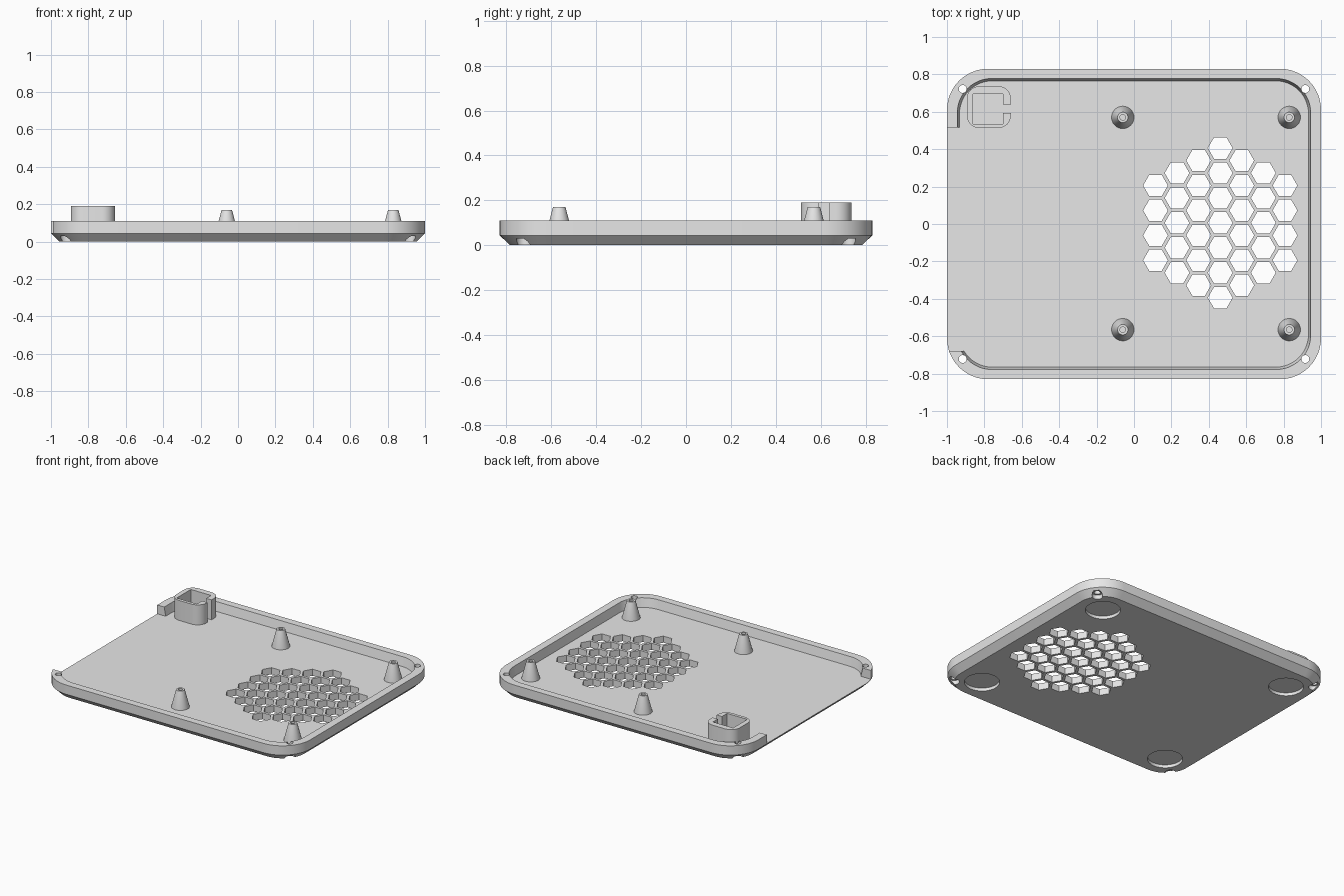
import bpy, bmesh, math

if "Cube" in bpy.data.objects:
    bpy.data.objects.remove(bpy.data.objects["Cube"])

FLOOR, RIM = 0.047, 0.11

grey = bpy.data.materials.new("plain grey")
grey.diffuse_color = (0.8, 0.8, 0.8, 1)
grey.use_nodes = True
grey.node_tree.nodes["Principled BSDF"].inputs["Base Color"].default_value = grey.diffuse_color


def rounded_rect(hx, hy, r, n=12):
    """Counter-clockwise outline starting on the right side."""
    pts = []
    for q, (sx, sy) in enumerate([(1, 1), (-1, 1), (-1, -1), (1, -1)]):
        for i in range(n + 1):
            a = (q + i / n) * math.pi / 2
            pts.append((sx * (hx - r) + r * math.cos(a), sy * (hy - r) + r * math.sin(a)))
    return pts


def circle(r, cx=0, cy=0, n=32):
    return [(cx + r * math.cos(2 * math.pi * i / n), cy + r * math.sin(2 * math.pi * i / n))
            for i in range(n)]


def loft(bm, sections):
    """Closed solid through a stack of (outline, z) sections."""
    rings = [[bm.verts.new((x, y, z)) for x, y in pts] for pts, z in sections]
    n = len(rings[0])
    for lo, hi in zip(rings, rings[1:]):
        for i in range(n):
            j = (i + 1) % n
            bm.faces.new((lo[i], lo[j], hi[j], hi[i]))
    bm.faces.new(rings[0][::-1])
    bm.faces.new(rings[-1])


def make(name, solids, location=(0, 0, 0)):
    bm = bmesh.new()
    for sections in solids:
        loft(bm, sections)
    bmesh.ops.recalc_face_normals(bm, faces=bm.faces)
    mesh = bpy.data.meshes.new(name)
    bm.to_mesh(mesh)
    bm.free()
    mesh.materials.append(grey)
    ob = bpy.data.objects.new(name, mesh)
    ob.location = location
    bpy.context.collection.objects.link(ob)
    return ob


def activate(ob):
    bpy.ops.object.select_all(action='DESELECT')
    ob.select_set(True)
    bpy.context.view_layer.objects.active = ob


def cut(ob, cutter):
    activate(ob)
    mod = ob.modifiers.new("cut", 'BOOLEAN')
    mod.operation, mod.solver, mod.object = 'DIFFERENCE', 'EXACT', cutter
    bpy.ops.object.modifier_apply(modifier=mod.name)
    bpy.data.objects.remove(cutter)


def smooth(ob):
    activate(ob)
    bpy.ops.object.shade_smooth_by_angle(angle=math.radians(25))


# Tray body with a chamfered underside
tray = make("tray", [[(rounded_rect(0.955, 0.785, 0.175), 0),
                      (rounded_rect(1.0, 0.83, 0.22), 0.044),
                      (rounded_rect(1.0, 0.83, 0.22), RIM)]])

# Hollow inside with slightly sloped walls
cut(tray, make("cavity", [[(rounded_rect(0.933, 0.765, 0.175), FLOOR),
                           (rounded_rect(0.945, 0.778, 0.185), RIM),
                           (rounded_rect(0.945, 0.778, 0.185), 0.2)]]))

# Open stretch in the left wall
gap = [(-1.1, -0.68), (-0.8, -0.68), (-0.8, 0.515), (-1.1, 0.515)]
cut(tray, make("side_opening", [[(gap, FLOOR), (gap, 0.2)]]))

holes = []
# Honeycomb vent
for col in range(-3, 4):
    count = 7 - abs(col)
    for row in range(count):
        cx = 0.461 + col * 0.1154
        cy = 0.006 + (row - (count - 1) / 2) * 0.1333
        cell = circle(0.066, cx, cy, 6)
        holes.append([(cell, -0.1), (cell, 0.2)])
# Counterbored corner screw holes and round foot recesses
for sx in (-1, 1):
    for sy in (-1, 1):
        wide = circle(0.034, sx * 0.916, sy * 0.722)
        thin = circle(0.021, sx * 0.916, sy * 0.722)
        holes.append([(wide, -0.1), (wide, 0.03), (thin, 0.03), (thin, 0.2)])
        foot = circle(0.114, sx * 0.775, sy * 0.61, 48)
        holes.append([(foot, -0.1), (foot, 0.022)])
cut(tray, make("hole_cutters", holes))
smooth(tray)

# Tapered standoffs with a blind screw hole
for i, (x, y) in enumerate([(-0.06, 0.57), (0.83, 0.57), (-0.06, -0.565), (0.83, -0.565)]):
    post = make(f"standoff_{i + 1}", [[(circle(0.06), 0.04), (circle(0.06), FLOOR),
                                       (circle(0.028), 0.17), (circle(0.015), 0.17),
                                       (circle(0.015), 0.07)]], (x, y, 0))
    smooth(post)

# Square socket with rounded outside and a slot on its right side
outer = rounded_rect(0.118, 0.112, 0.068, 8)
inner = [(0.118, -0.032), (0.076, -0.032), (0.076, -0.09), (-0.084, -0.09),
         (-0.084, 0.07), (0.076, 0.07), (0.076, 0.015), (0.118, 0.015)]
socket = make("socket", [[(outer + inner, 0.04), (outer + inner, 0.19)]], (-0.776, 0.625, 0))
smooth(socket)
